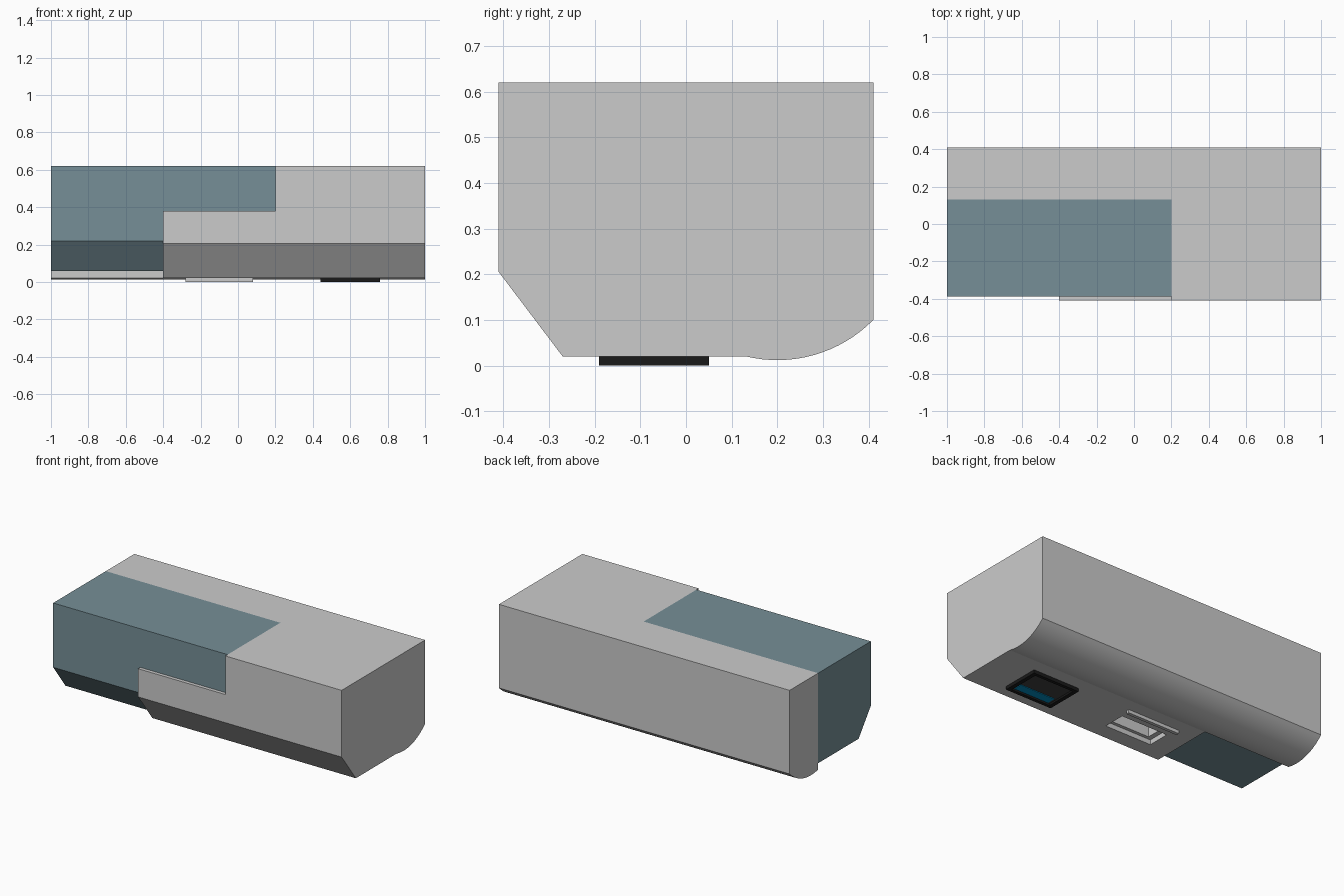
import bpy, bmesh, math

if "Cube" in bpy.data.objects:
    bpy.data.objects.remove(bpy.data.objects["Cube"])


def material(name, rgb):
    m = bpy.data.materials.new(name)
    m.diffuse_color = (*rgb, 1)
    m.use_nodes = True
    m.node_tree.nodes["Principled BSDF"].inputs["Base Color"].default_value = m.diffuse_color
    return m


def prism(name, profile, x0, x1, mat=None):
    """Extrude a (y, z) profile along x."""
    bm = bmesh.new()
    face = bm.faces.new([bm.verts.new((x0, y, z)) for y, z in profile])
    out = bmesh.ops.extrude_face_region(bm, geom=[face])["geom"]
    verts = [g for g in out if isinstance(g, bmesh.types.BMVert)]
    bmesh.ops.translate(bm, verts=verts, vec=(x1 - x0, 0, 0))
    bmesh.ops.recalc_face_normals(bm, faces=bm.faces[:])
    me = bpy.data.meshes.new(name)
    bm.to_mesh(me)
    bm.free()
    ob = bpy.data.objects.new(name, me)
    bpy.context.collection.objects.link(ob)
    if mat:
        me.materials.append(mat)
    return ob


def box(name, x0, x1, y0, y1, z0, z1, mat=None):
    return prism(name, [(y0, z0), (y1, z0), (y1, z1), (y0, z1)], x0, x1, mat)


def cut(ob, *bounds):
    """Subtract a box from an object."""
    cutter = box("cutter", *bounds)
    cutter.hide_render = True
    mod = ob.modifiers.new("cut", "BOOLEAN")
    mod.operation, mod.solver, mod.object = "DIFFERENCE", "EXACT", cutter
    bpy.context.view_layer.objects.active = ob
    bpy.ops.object.modifier_apply(modifier=mod.name)
    bpy.data.objects.remove(cutter)


teal = material("teal", (0.18, 0.275, 0.31))
black = material("black", (0.01, 0.01, 0.01))
dark = material("dark", (0.05, 0.05, 0.05))
blue = material("blue", (0.0, 0.27, 0.55))

# main housing: chamfered front, rounded roll along the lower back edge
r, cy, cz = 0.2946, 0.2, 0.3066
a0, a1 = math.asin(-0.07 / r), math.asin(0.21 / r)
arc = []
for i in range(17):
    a = a0 + (a1 - a0) * i / 16
    arc.append((cy + r * math.sin(a), cz - r * math.cos(a)))
housing = prism("housing", [(-0.41, 0.62), (-0.41, 0.205), (-0.27, 0.02)]
                + arc + [(0.41, 0.62)], -1, 1)

# room for the cover, then the stepped slot underneath
cut(housing, -1.1, -0.4, -0.5, 0.13, -0.1, 0.7)
cut(housing, -0.5, 0.2, -0.5, 0.13, 0.38, 0.7)
cut(housing, -0.26, 0.06, -0.17, -0.03, -0.1, 0.05)
cut(housing, -0.23, 0.03, -0.15, -0.05, -0.1, 0.15)

# stepped cover on the left
cover = prism("cover", [(-0.388, 0.62), (-0.388, 0.22), (-0.268, 0.06),
                        (0.13, 0.06), (0.13, 0.62)], -1, 0.2, teal)
cut(cover, -0.4, 0.3, -0.5, 0.5, -0.1, 0.38)

# raised rails beside the slot
box("slot_rail_back", -0.28, 0.08, 0.03, 0.05, 0, 0.022)

# framed window with a blue strip
frame = box("window_frame", 0.44, 0.76, -0.19, 0.05, 0, 0.022, black)
cut(frame, 0.465, 0.735, -0.17, 0.03, -0.1, 0.014)
box("window_panel", 0.465, 0.735, -0.17, 0.03, 0.012, 0.018, dark)
box("window_strip", 0.48, 0.72, -0.165, -0.11, 0.008, 0.014, blue)

# smooth the roll, keep the hard edges
bpy.ops.object.select_all(action="DESELECT")
housing.select_set(True)
bpy.context.view_layer.objects.active = housing
bpy.ops.object.shade_smooth_by_angle(angle=math.radians(10))
